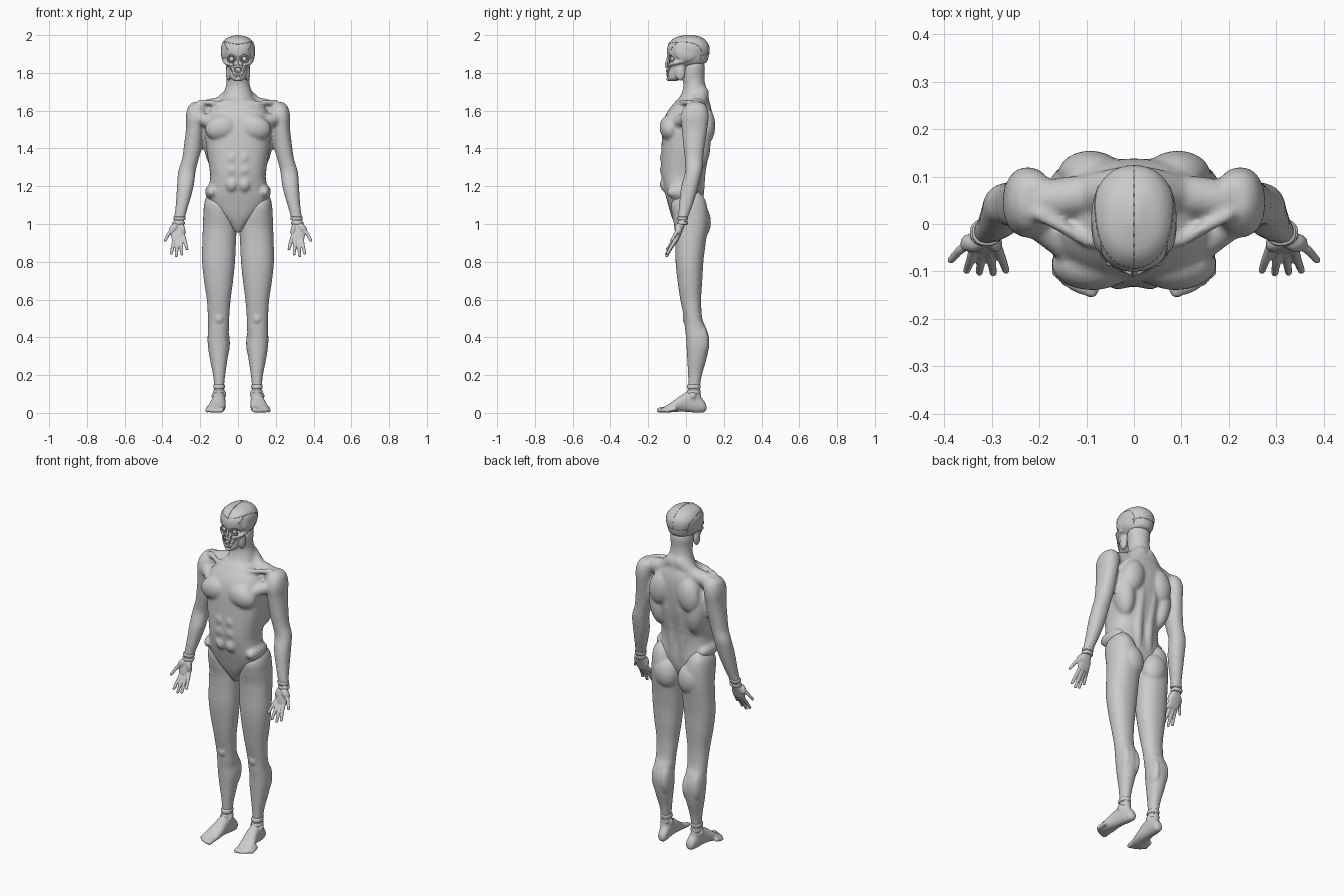
import bpy, bmesh, math
from mathutils import Vector, Matrix


def spline(rows, steps):
    """Catmull-Rom interpolation of cross-section rows."""
    out = []
    for i in range(len(rows) - 1):
        p0, p1, p2, p3 = (rows[max(0, min(len(rows) - 1, i + k))] for k in (-1, 0, 1, 2))
        for s in range(steps):
            t = s / steps
            out.append([0.5 * (2 * b + (c - a) * t + (2 * a - 5 * b + 4 * c - d) * t * t
                               + (3 * b - a - 3 * c + d) * t ** 3)
                        for a, b, c, d in zip(p0, p1, p2, p3)])
    return out + [list(rows[-1])]


def loft(bm, rows, p=2.2, n=40, steps=5, along_y=False):
    """Rows: height, centre x, half width, front, back (or y, x, half width, bottom, top)."""
    rings = []
    for t, cx, hw, b0, b1 in spline(rows, steps):
        ring = []
        for i in range(n):
            c, s = math.cos(math.tau * i / n), math.sin(math.tau * i / n)
            a = cx + hw * math.copysign(abs(c) ** (2 / p), c)
            b = (b0 + b1) / 2 + (b1 - b0) / 2 * math.copysign(abs(s) ** (2 / p), s)
            ring.append(bm.verts.new((a, t, b) if along_y else (a, b, t)))
        rings.append(ring)
    faces = [bm.faces.new(rings[0]), bm.faces.new(rings[-1])]
    for r, q in zip(rings, rings[1:]):
        faces += [bm.faces.new((r[i], r[(i + 1) % n], q[(i + 1) % n], q[i])) for i in range(n)]
    bmesh.ops.recalc_face_normals(bm, faces=faces)


def blob(bm, c, r, tilt=0, sub=3):
    m = Matrix.Translation(c) @ Matrix.Rotation(tilt, 4, 'Y') @ Matrix.Diagonal((*r, 1))
    bmesh.ops.create_icosphere(bm, subdivisions=sub, radius=1, matrix=m)


def tube(bm, pts, sides=12):
    """Chain of rounded tapered segments; points are x, y, z, radius."""
    for x, y, z, r in pts:
        blob(bm, (x, y, z), (r, r, r), sub=2 if sides > 6 else 1)
    for a, b in zip(pts, pts[1:]):
        va, vb = Vector(a[:3]), Vector(b[:3])
        d = vb - va
        m = Matrix.Translation((va + vb) / 2) @ d.to_track_quat('Z', 'Y').to_matrix().to_4x4()
        bmesh.ops.create_cone(bm, cap_ends=True, segments=sides, radius1=a[3], radius2=b[3],
                              depth=d.length, matrix=m)


def ring(bm, c, rx, rz, r, n=20):
    """Closed muscle ring facing the front, bent back to the side."""
    pts = [(c[0] + rx * math.cos(math.tau * i / n), c[1] + c[0] * rx * 0.5 * math.cos(math.tau * i / n),
            c[2] + rz * math.sin(math.tau * i / n), r) for i in range(n + 1)]
    tube(bm, pts)


def mirror(bm):
    geom = bmesh.ops.duplicate(bm, geom=bm.verts[:] + bm.edges[:] + bm.faces[:])['geom']
    for g in geom:
        if isinstance(g, bmesh.types.BMVert):
            g.co.x *= -1
    bmesh.ops.reverse_faces(bm, faces=[g for g in geom if isinstance(g, bmesh.types.BMFace)])


def finish(bm, name, voxel=0, smooth=5):
    """Fuse the parts into one skin, relax it and shade it smooth."""
    me = bpy.data.meshes.new(name)
    bm.to_mesh(me)
    bm.free()
    ob = bpy.data.objects.new(name, me)
    bpy.context.collection.objects.link(ob)
    if voxel:
        mod = ob.modifiers.new("fuse", 'REMESH')
        mod.mode, mod.voxel_size = 'VOXEL', voxel
        mod = ob.modifiers.new("relax", 'SMOOTH')
        mod.factor, mod.iterations = 0.5, smooth
        new = bpy.data.meshes.new_from_object(ob.evaluated_get(bpy.context.evaluated_depsgraph_get()))
        ob.modifiers.clear()
        ob.data = new
    ob.data.polygons.foreach_set("use_smooth", [True] * len(ob.data.polygons))
    return ob


# Torso, neck and arms
bm = bmesh.new()
loft(bm, [(1.645, .21, .03, .02, .085), (1.62, .217, .047, -.01, .11), (1.57, .224, .052, -.028, .12),
          (1.5, .229, .047, -.022, .112), (1.4, .241, .047, -.012, .097), (1.34, .253, .044, -.006, .09),
          (1.28, .27, .046, -.004, .085), (1.2, .279, .044, -.025, .066), (1.12, .292, .036, -.035, .042),
          (1.06, .304, .03, -.04, .02), (1.01, .314, .029, -.042, .002)])
tube(bm, [(.02, .075, 1.69, .048), (.09, .062, 1.63, .044), (.19, .05, 1.61, .044)])     # trapezius
tube(bm, [(.02, -.045, 1.645, .014), (.1, -.035, 1.64, .013), (.2, .02, 1.645, .014)])   # collarbone
blob(bm, (.088, -.085, 1.51), (.088, .055, .068), .25)                                   # chest muscle
tube(bm, [(.12, -.06, 1.53, .035), (.2, .0, 1.56, .035)])
blob(bm, (.092, .105, 1.52), (.068, .05, .1), -.2)                                       # shoulder blade
blob(bm, (.125, .06, 1.42), (.058, .07, .14), .12)                                       # back muscle
tube(bm, [(.035, .065, 1.12, .028), (.037, .075, 1.28, .03), (.04, .1, 1.42, .03), (.035, .11, 1.6, .026)])
for z in (1.21, 1.285, 1.35):                                                            # stomach muscles
    blob(bm, (.033, -.105, z), (.034, .034, .04))
blob(bm, (.14, -.02, 1.17), (.034, .085, .04))                                           # flank
mirror(bm)
loft(bm, [(.955, 0, .015, -.035, .03), (1.0, 0, .05, -.06, .06), (1.05, 0, .105, -.08, .08),
          (1.1, 0, .148, -.094, .088), (1.15, 0, .162, -.108, .088), (1.2, 0, .154, -.12, .086),
          (1.25, 0, .147, -.13, .09), (1.3, 0, .152, -.133, .1), (1.4, 0, .168, -.13, .122),
          (1.5, 0, .174, -.124, .135), (1.57, 0, .165, -.11, .138), (1.62, 0, .14, -.08, .132),
          (1.66, 0, .09, -.045, .12)], p=2.5)
loft(bm, [(1.58, 0, .09, -.06, .125), (1.66, 0, .083, -.038, .122), (1.7, 0, .073, -.02, .114),
          (1.74, 0, .062, -.014, .102), (1.78, 0, .061, -.022, .097), (1.83, 0, .064, -.02, .1),
          (1.87, 0, .055, 0, .09)], p=2)
finish(bm, "torso_and_arms", .0088, 3)

# Legs and feet
bm = bmesh.new()
loft(bm, [(1.18, .115, .03, -.02, .06), (1.14, .115, .055, -.06, .095), (1.1, .11, .07, -.078, .11),
          (1.04, .1, .084, -.072, .118), (.98, .097, .089, -.061, .116), (.9, .1, .089, -.057, .104),
          (.8, .103, .087, -.055, .092), (.7, .103, .077, -.045, .086), (.6, .102, .063, -.03, .08),
          (.5, .103, .056, -.01, .086), (.45, .103, .055, -.006, .106), (.4, .105, .056, 0, .121),
          (.35, .103, .056, .003, .121), (.28, .102, .046, .007, .107), (.2, .1, .032, .011, .084),
          (.13, .1, .026, .012, .074), (.07, .099, .028, 0, .085)])
blob(bm, (.08, .07, 1.01), (.074, .062, .095), .15)                   # buttock
blob(bm, (.1, .0, .5), (.024, .018, .03))                             # kneecap
blob(bm, (.073, .07, .37), (.03, .054, .09))                          # calf
blob(bm, (.132, .07, .38), (.028, .05, .09))
for x, z in ((.072, .1), (.13, .09)):                                 # ankle bones
    blob(bm, (x, .035, z), (.011, .016, .018))
loft(bm, [(.108, .092, .014, .015, .04), (.095, .092, .025, .003, .065), (.06, .096, .03, 0, .1),
          (.02, .1, .033, .004, .115), (-.02, .104, .038, .006, .098), (-.06, .111, .044, .005, .068),
          (-.095, .117, .047, .002, .044), (-.118, .118, .042, .003, .032)], along_y=True)
for i in range(5):                                                    # toes
    x, r = .089 + .0185 * i, (.0145 if i == 0 else .0115)
    y = -.143 + .0025 * i * i
    tube(bm, [(x - .002, y + .045, .022, r), (x, y, r, r)])
mirror(bm)
finish(bm, "legs_and_feet", .0075, 2)

# Hands, palms forward
bm = bmesh.new()
loft(bm, [(1.02, .313, .025, -.04, .0), (.99, .316, .03, -.046, -.008), (.955, .317, .037, -.056, -.022),
          (.925, .316, .036, -.062, -.034), (.91, .316, .029, -.06, -.042)], p=2.5)
blob(bm, (.342, -.04, .975), (.02, .02, .032), -.6)
blob(bm, (.292, -.042, .965), (.014, .018, .034), .1)
fingers = [((.289, -.046, .935), (.278, -.075, .9), (.27, -.098, .868)),
           ((.304, -.048, .925), (.3, -.08, .88), (.297, -.104, .84)),
           ((.321, -.048, .92), (.323, -.08, .872), (.326, -.102, .832)),
           ((.337, -.047, .927), (.345, -.077, .882), (.353, -.098, .844)),
           ((.338, -.035, .98), (.367, -.055, .948), (.386, -.076, .913))]
for f in fingers:
    tube(bm, [(*q, r) for q, r in zip(f, (.0105, .0095, .008))])
mirror(bm)
finish(bm, "hands", .004, 2)

# Wrist and ankle bands
bm = bmesh.new()
for z, x in ((1.03, .31), (1.005, .314)):
    loft(bm, [(z - .009, x, .029, -.043, .005), (z - .006, x, .032, -.046, .009),
              (z + .006, x, .032, -.046, .011), (z + .009, x, .029, -.042, .008)], steps=2)
for z in (.11, .14):
    loft(bm, [(z - .011, .1, .028, .006, .074), (z - .007, .1, .031, .004, .076),
              (z + .007, .1, .03, .006, .077), (z + .011, .1, .027, .011, .074)], steps=2)
mirror(bm)
finish(bm, "wrist_and_ankle_bands")

# Head: skull and jaw, with the eye sockets pressed in
bm = bmesh.new()
blob(bm, (.05, -.03, 1.8), (.015, .026, .042))                        # jaw muscle
tube(bm, [(.035, -.085, 1.845, .012), (.062, -.062, 1.852, .011), (.074, -.015, 1.862, .009)])
blob(bm, (.074, .0, 1.905), (.016, .058, .045))                       # temple muscle
mirror(bm)
loft(bm, [(1.84, 0, .055, -.07, .07), (1.855, 0, .07, -.085, .108), (1.89, 0, .083, -.098, .12),
          (1.93, 0, .09, -.1, .124), (1.96, 0, .082, -.088, .114), (1.985, 0, .058, -.058, .086),
          (2.0, 0, .012, -.004, .04)])
loft(bm, [(1.757, 0, .018, -.09, -.05), (1.768, 0, .036, -.097, -.025), (1.79, 0, .046, -.098, 0),
          (1.83, 0, .056, -.093, .02), (1.87, 0, .066, -.09, .03)])
head = finish(bm, "skull", .0055, 2)
for v in head.data.vertices:
    d = math.hypot(abs(v.co.x) - .034, v.co.z - 1.873) / .025
    if d < 1 and v.co.y < -.04:
        v.co.y += .03 * (1 - d * d)

# Eyes, eye rings, nose, lips and cheek straps
bm = bmesh.new()
blob(bm, (.034, -.075, 1.873), (.014, .014, .014))
mirror(bm)
finish(bm, "eyes")
bm = bmesh.new()
ring(bm, (.034, -.084, 1.873), .021, .018, .0045)
tube(bm, [(.052, -.072, 1.856, .005), (.038, -.09, 1.82, .004), (.022, -.099, 1.795, .004)])
tube(bm, [(.026, -.094, 1.858, .004), (.02, -.1, 1.83, .004), (.014, -.102, 1.806, .004)])
blob(bm, (.009, -.1, 1.833), (.008, .008, .007))
mirror(bm)
tube(bm, [(0, -.094, 1.885, .007), (0, -.103, 1.855, .007), (0, -.106, 1.835, .007)])
ring(bm, (0, -.097, 1.795), .022, .01, .0055)
blob(bm, (0, -.09, 1.768), (.018, .014, .012))
finish(bm, "face_muscles", .003, 1)

# Skull seams, laid onto the skull surface
bm = bmesh.new()


def seam(pts):
    hits = [head.closest_point_on_mesh(Vector(q))[1] for q in spline(pts, 4)]
    tube(bm, [(*h, .0015) for h in hits], sides=6)


seam([(.002, -.1, 1.955), (.045, -.09, 1.965), (.07, -.04, 1.965), (.08, .02, 1.96), (.08, .07, 1.94),
      (.08, .09, 1.9), (.075, .08, 1.865)])
seam([(.06, -.09, 1.92), (.07, -.06, 1.95), (.07, -.04, 1.965)])
seam([(.08, .08, 1.89), (.05, .12, 1.895), (.001, .13, 1.895)])
mirror(bm)
seam([(0, -.1, 1.95), (0, -.07, 1.99), (0, .02, 2.02), (0, .1, 1.98), (0, .13, 1.9)])
finish(bm, "skull_seams")
